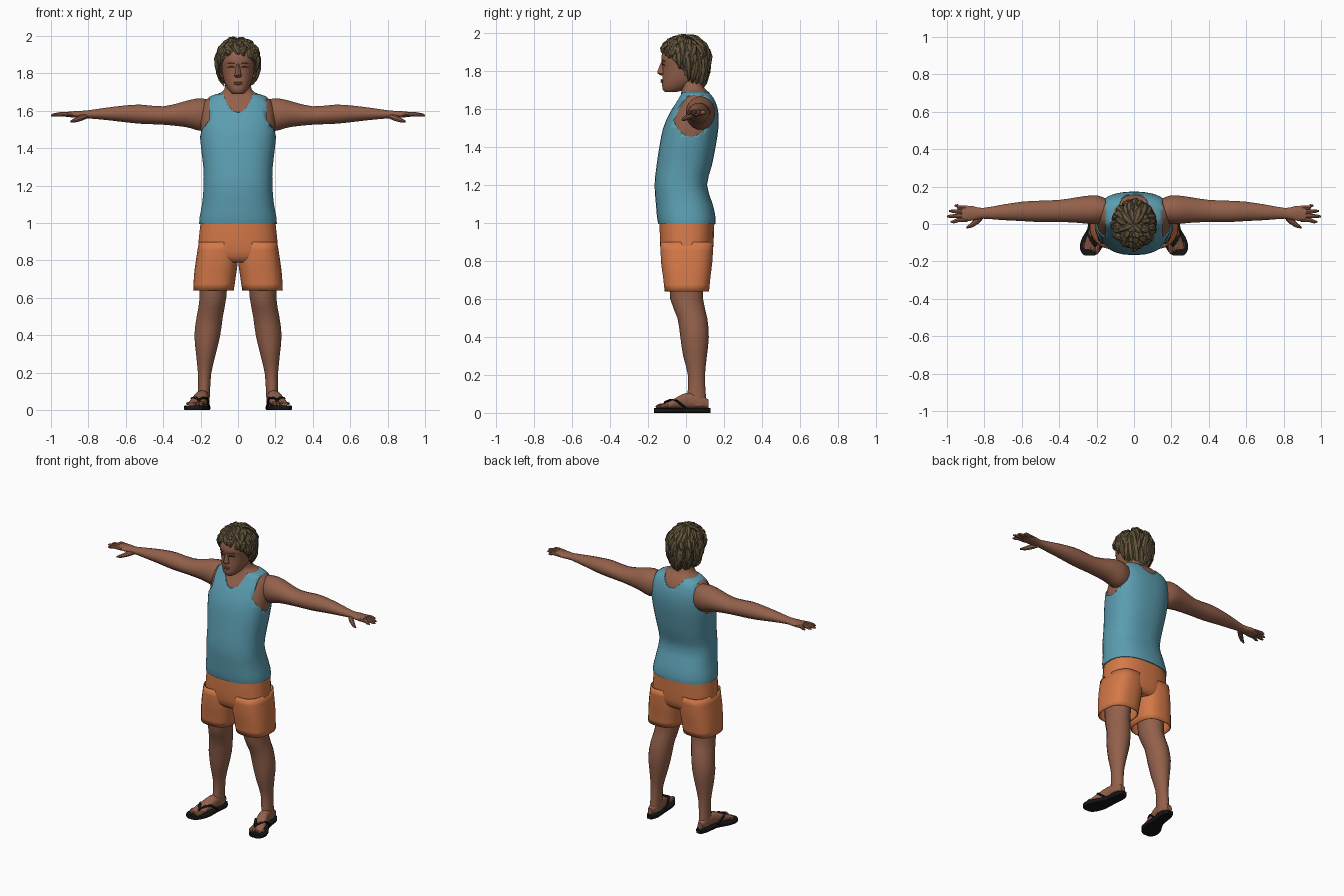
import bpy, bmesh, math, random
from mathutils import Vector

random.seed(4)
if "Cube" in bpy.data.objects:
    bpy.data.objects.remove(bpy.data.objects["Cube"])


def material(name, r, g, b):
    mat = bpy.data.materials.new(name)
    mat.use_nodes = True
    mat.diffuse_color = (r, g, b, 1)
    mat.node_tree.nodes["Principled BSDF"].inputs["Base Color"].default_value = (r, g, b, 1)
    return mat


SKIN = material("skin", .29, .118, .07)
SHIRT = material("shirt_blue", .105, .34, .44)
SHORTS = material("shorts_orange", .66, .19, .065)
HAIR = material("hair_brown", .125, .09, .045)
BLACK = material("sandal_black", .008, .008, .009)


def finish(name, bm, mat, mirror, angle=40):
    """Turn a bmesh into a smooth shaded object, optionally mirrored to the other side."""
    bmesh.ops.recalc_face_normals(bm, faces=bm.faces)
    mesh = bpy.data.meshes.new(name)
    bm.to_mesh(mesh)
    bm.free()
    mesh.materials.append(mat)
    obj = bpy.data.objects.new(name, mesh)
    bpy.context.collection.objects.link(obj)
    bpy.ops.object.select_all(action='DESELECT')
    obj.select_set(True)
    bpy.context.view_layer.objects.active = obj
    bpy.ops.object.shade_smooth_by_angle(angle=math.radians(angle))
    if mirror:
        mod = obj.modifiers.new("mirror", 'MIRROR')
        mod.use_mirror_merge = False
    return obj


def skin_rings(bm, rings, caps=True):
    rings = [[bm.verts.new(co) for co in ring] for ring in rings]
    for low, high in zip(rings, rings[1:]):
        for i in range(len(low)):
            j = (i + 1) % len(low)
            bm.faces.new((low[i], low[j], high[j], high[i]))
    if caps:
        bm.faces.new(rings[0])
        bm.faces.new(rings[-1])


def spline(rows, steps):
    """Catmull-Rom interpolation between section rows."""
    out = []
    for i in range(len(rows) - 1):
        quad = [rows[max(i - 1, 0)], rows[i], rows[i + 1], rows[min(i + 2, len(rows) - 1)]]
        for s in range(steps):
            t = s / steps
            out.append([b + .5 * t * (c - a + t * (2 * a - 5 * b + 4 * c - d + t * (3 * (b - c) + d - a)))
                        for a, b, c, d in zip(*quad)])
    return out + [list(rows[-1])]


def loft(name, mat, axis, rows, n=20, power=2, caps=True, mirror=False, grow=0, steps=2):
    """Rounded sections along an axis; a row is position, then low/high on the other two axes."""
    rings = []
    for t, a0, a1, b0, b1 in spline(rows, steps):
        ring = []
        for k in range(n):
            ang = math.tau * (k + .5) / n
            c, s = (math.copysign(abs(f) ** (2 / power), f) for f in (math.cos(ang), math.sin(ang)))
            co = [(a0 + a1) / 2 + c * ((a1 - a0) / 2 + grow), (b0 + b1) / 2 + s * ((b1 - b0) / 2 + grow)]
            co.insert(axis, t)
            ring.append(co)
        rings.append(ring)
    bm = bmesh.new()
    skin_rings(bm, rings, caps)
    return finish(name, bm, mat, mirror)


def strands(name, mat, items, n=8, flat=1, mirror=False, angle=40):
    """Tapered tubes; an item is points, radii and a reference normal."""
    bm = bmesh.new()
    for points, radii, ref in items:
        points = [Vector(p) for p in points]
        rings = []
        for i, (p, r) in enumerate(zip(points, radii)):
            d = points[min(i + 1, len(points) - 1)] - points[max(i - 1, 0)]
            u = d.cross(Vector(ref)).normalized()
            v = u.cross(d).normalized() * flat
            rings.append([p + r * (u * math.cos(math.tau * k / n) + v * math.sin(math.tau * k / n))
                          for k in range(n)])
        skin_rings(bm, rings)
    return finish(name, bm, mat, mirror, angle)


def mid(rows):
    """Rows symmetric in x: position, half width, then the other two limits."""
    return [(t, -w, w, a, b) for t, w, a, b in rows]


UP = (0, 0, 1)

# Torso and neck
chest = [(1.2, .178, -.16, .105), (1.3, .18, -.15, .13), (1.4, .192, -.135, .15),
         (1.5, .2, -.115, .165), (1.58, .198, -.08, .165), (1.64, .185, -.045, .15),
         (1.67, .158, -.03, .135), (1.69, .11, -.025, .12)]
neck = [(1.715, .073, -.025, .095), (1.78, .066, -.04, .085)]
loft("torso", SKIN, 2, mid(chest + neck), n=28, power=2.4)

# Tank top, with neckline and armholes cut out
hem = [(.995, .202, -.14, .15), (1.03, .2, -.147, .15), (1.1, .187, -.153, .135)]
top = loft("tank_top", SHIRT, 2, mid(hem + chest), n=36, power=2.4, grow=.006)
neck_cut = loft("neck_cutter", SHIRT, 1, mid([(-.3, .084, 1.575, 1.9), (.02, .084, 1.6, 1.9),
                                             (.3, .084, 1.65, 1.9)]), n=32)
arm_cut = loft("armhole_cutter", SHIRT, 0, [(.152, -.085, .14, 1.455, 1.85),
                                            (.4, -.085, .14, 1.455, 1.85)], n=32, mirror=True)
for cutter in (neck_cut, arm_cut):
    cutter.hide_render = True
    mod = top.modifiers.new("cut", 'BOOLEAN')
    mod.operation, mod.solver, mod.object = 'DIFFERENCE', 'EXACT', cutter
bpy.context.view_layer.update()
shape = bpy.data.meshes.new_from_object(top.evaluated_get(bpy.context.evaluated_depsgraph_get()))
top.modifiers.clear()
top.data = shape
for cutter in (neck_cut, arm_cut):
    bpy.data.objects.remove(cutter)

# Arms with palms, fingers and thumbs
loft("arms", SKIN, 0, [(.11, .03, .12, 1.51, 1.65), (.19, .0, .153, 1.49, 1.668), (.25, .0, .152, 1.505, 1.662),
                       (.3, .005, .145, 1.515, 1.648), (.4, .01, .13, 1.525, 1.625),
                       (.52, .01, .125, 1.53, 1.634), (.6, .015, .12, 1.538, 1.63),
                       (.7, .02, .105, 1.55, 1.618), (.81, .028, .086, 1.56, 1.602),
                       (.86, .018, .096, 1.562, 1.6), (.92, .012, .1, 1.568, 1.594)], n=16, mirror=True)
digits = []
for i, tip in enumerate((.98, 1, .988, .96)):
    y = .022 + .022 * i
    out = y + .007 * (i - 1.5)
    digits.append([((.89, y, 1.581), (.94, y, 1.583), (tip - .015, out, 1.578), (tip, out, 1.575)),
                   (.01, .012, .009, .004), UP])
digits.append([((.81, .045, 1.572), (.84, .015, 1.562), (.87, -.008, 1.55), (.895, -.02, 1.543)),
               (.014, .016, .012, .005), UP])
strands("fingers", SKIN, digits, mirror=True)

# Shorts
waist = [(.79, .2, -.1, .11), (.82, .216, -.128, .137), (.9, .212, -.138, .146), (1.005, .201, -.139, .15)]
loft("shorts_seat", SHORTS, 2, mid(waist), n=28, power=2.5)
legs = loft("shorts_legs", SHORTS, 2, [(.64, .022, .24, -.113, .122), (.72, .01, .236, -.122, .13),
                                       (.8, .0, .226, -.133, .14), (.9, .0, .21, -.135, .145)],
            n=24, power=2.7, caps=False, mirror=True)
legs.modifiers.new("cloth", 'SOLIDIFY').thickness = .006

# Legs
loft("legs", SKIN, 2, [(.035, .152, .218, .0, .112), (.1, .149, .215, .008, .104), (.2, .142, .215, .01, .1),
                       (.3, .118, .225, -.015, .11), (.4, .094, .234, -.03, .12), (.5, .08, .222, -.045, .112),
                       (.6, .062, .206, -.083, .09), (.75, .05, .21, -.09, .095)], n=18, mirror=True)

# Feet and toes
loft("feet", SKIN, 1, [(-.135, .188, .268, .022, .04), (-.1, .178, .264, .022, .055),
                       (-.05, .168, .248, .022, .082), (.0, .158, .228, .022, .105),
                       (.07, .154, .216, .022, .1), (.118, .17, .204, .025, .07)], n=16, power=2.4, mirror=True)
toes = []
for i in range(5):
    x, r, tip = .197 + .018 * i, .014 - .0015 * i, -.158 + .008 * i
    toes.append([((x - .004, -.1, .036), (x, tip + .015, .034), (x + .002, tip, .03)), (r, r, r * .5), UP])
strands("toes", SKIN, toes, mirror=True)

# Flip-flops
sole = [(-.168, .21, .262), (-.155, .19, .28), (-.12, .168, .29), (-.07, .156, .276),
        (.0, .154, .235), (.09, .148, .222), (.13, .168, .203)]
loft("sandal_soles", BLACK, 1, [(y, a, b, 0, .025) for y, a, b in sole], n=24, power=7, mirror=True)
post = ((.21, -.125, .03), (.209, -.11, .057))
strap = (.006, .009, .01, .011, .008)
strands("sandal_straps", BLACK, [
    [post + ((.188, -.08, .066), (.17, -.045, .064), (.158, .0, .025)), strap, UP],
    [post + ((.228, -.085, .068), (.243, -.05, .064), (.237, .0, .025)), strap, UP]], flat=.6, mirror=True)

# Head and facial features
loft("head", SKIN, 2, mid([(1.69, .028, -.11, -.05), (1.705, .046, -.124, .0), (1.74, .068, -.126, .06),
                           (1.78, .08, -.124, .09), (1.83, .088, -.124, .105), (1.855, .091, -.13, .108),
                           (1.9, .091, -.126, .105), (1.95, .07, -.09, .08), (1.97, .03, -.04, .04)]),
     n=24, power=2.2)
loft("nose", SKIN, 2, mid([(1.777, .012, -.13, -.1), (1.787, .021, -.148, -.1), (1.8, .016, -.15, -.1),
                           (1.85, .009, -.13, -.1)]), n=10)
strands("lips", SKIN, [[[(x * .024, -.129 + .007 * x * x, z) for x in (-1, -.5, 0, .5, 1)],
                        (.002, .005, .005, .005, .002), UP] for z in (1.753, 1.744)])
loft("ears", SKIN, 2, [(1.775, .078, .09, -.005, .01), (1.8, .08, .1, -.01, .022),
                       (1.835, .082, .106, -.01, .03), (1.85, .084, .098, .0, .02)], n=10, mirror=True)
for name, mat, z, size in (("eyebrows", HAIR, 1.852, .006), ("eyes", BLACK, 1.832, .003)):
    strands(name, mat, [[((.018, -.126, z), (.036, -.122, z + .004), (.055, -.112, z)),
                         (size * .6, size, size * .5), UP]], n=6, mirror=True)


# Hair: a cap over the skull covered by overlapping locks
def scalp(phi, t, lift=0):
    theta = t * math.pi * (.62 - .21 * math.cos(phi))
    s, c = math.sin(theta), math.cos(theta)
    return Vector(((.104 + lift) * s * math.sin(phi), -.006 - (.122 + lift) * s * math.cos(phi),
                   1.872 + c * ((.106 if c > 0 else .2) + lift)))


bm = bmesh.new()
skin_rings(bm, [[scalp(math.tau * k / 24, t / 8) for k in range(24)] for t in range(1, 9)])
finish("hair_cap", bm, HAIR, False)
locks = []
for start, length, count in ((.02, .35, 9), (.2, .38, 16), (.38, .38, 22), (.55, .4, 26), (.68, .36, 28)):
    for k in range(count):
        phi = math.tau * (k + random.uniform(-.3, .3)) / count
        drift, reach = random.uniform(-.35, .35), length * random.uniform(.8, 1.1)
        lift = random.uniform(-.002, .006)
        path = [scalp(phi + drift * s, start + reach * s, lift + .008 * math.sin(math.pi * s))
                for s in (0, .25, .5, .75, 1)]
        size = random.uniform(.015, .021)
        locks.append([path, [size * f for f in (.4, .9, 1, .75, .15)], path[2] - Vector((0, 0, 1.86))])
strands("hair_locks", HAIR, locks, n=6, flat=.65, angle=30)
